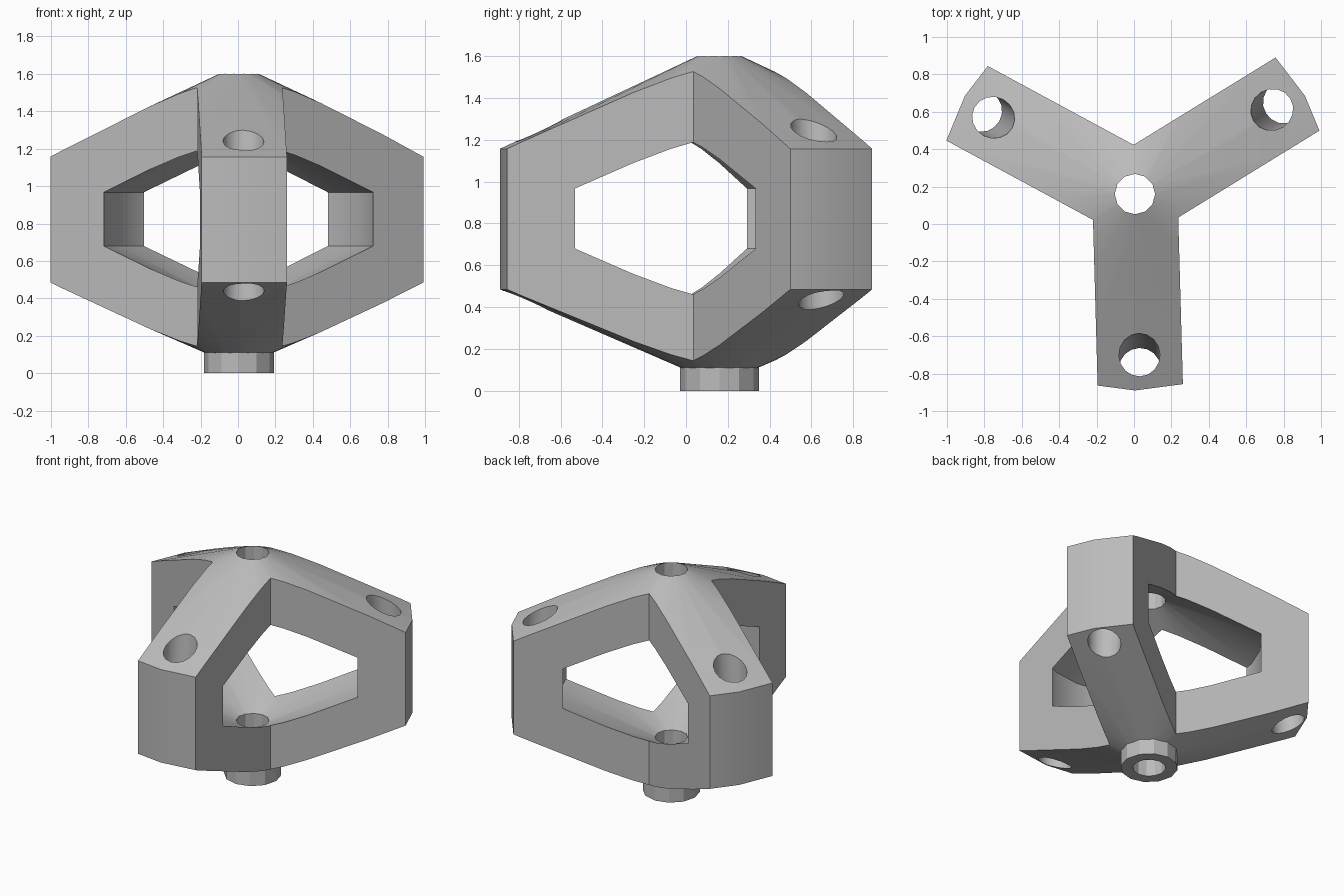
import bpy, bmesh, math
from mathutils import Matrix, Vector

cube = bpy.data.objects.get("Cube")
if cube:
    bpy.data.objects.remove(cube, do_unlink=True)

CENTRE = Vector((0.005, 0.16, 0))
ARM_ANGLES = [math.radians(a) for a in (31.6, 151.6, 271.6)]
HALF_WIDTH = 0.228

grey = bpy.data.materials.new("plain grey")
grey.use_nodes = True
grey.diffuse_color = (0.5, 0.5, 0.5, 1)
grey.node_tree.nodes["Principled BSDF"].inputs["Base Color"].default_value = (0.5, 0.5, 0.5, 1)


def finish(name, bm):
    bmesh.ops.remove_doubles(bm, verts=bm.verts, dist=1e-4)
    bmesh.ops.recalc_face_normals(bm, faces=bm.faces)
    mesh = bpy.data.meshes.new(name)
    bm.to_mesh(mesh)
    bm.free()
    mesh.materials.append(grey)
    obj = bpy.data.objects.new(name, mesh)
    obj.location = CENTRE
    bpy.context.collection.objects.link(obj)
    return obj


def lathe(name, profile, steps=24):
    """Revolve a (radius, height) profile that starts and ends on the axis."""
    bm = bmesh.new()
    verts = [bm.verts.new((r, 0, z)) for r, z in profile]
    edges = [bm.edges.new(pair) for pair in zip(verts, verts[1:])]
    bmesh.ops.spin(bm, geom=verts + edges, cent=(0, 0, 0), axis=(0, 0, 1),
                   angle=math.tau, steps=steps)
    return finish(name, bm)


def rod(name, start, end, radius, sides):
    bm = bmesh.new()
    axis = end - start
    turn = axis.to_track_quat('Z', 'Y').to_matrix().to_4x4()
    bmesh.ops.create_cone(bm, cap_ends=True, segments=sides, radius1=radius,
                          radius2=radius, depth=axis.length,
                          matrix=Matrix.Translation((start + end) / 2) @ turn)
    return finish(name, bm)


def three_arm_prism():
    bm = bmesh.new()
    verts = []
    for a in ARM_ANGLES:
        out = Vector((math.cos(a), math.sin(a), 0))
        side = Vector((-out.y, out.x, 0)) * HALF_WIDTH
        notch = a + math.pi / 3
        corner = Vector((math.cos(notch), math.sin(notch), 0)) * HALF_WIDTH / math.sin(math.pi / 3)
        for p in (out * 1.5 - side, out * 1.5 + side, corner):
            verts.append(bm.verts.new(p - Vector((0, 0, 0.5))))
    face = bm.faces.new(verts)
    top = bmesh.ops.extrude_face_region(bm, geom=[face])["geom"]
    bmesh.ops.translate(bm, vec=(0, 0, 3),
                        verts=[v for v in top if isinstance(v, bmesh.types.BMVert)])
    return finish("arm_prism", bm)


def combine(body, other, operation):
    mod = body.modifiers.new(operation.lower(), 'BOOLEAN')
    mod.operation, mod.object, mod.solver = operation, other, 'EXACT'
    bpy.context.view_layer.update()
    bpy.context.view_layer.objects.active = body
    bpy.ops.object.modifier_apply(modifier=mod.name)
    bpy.data.objects.remove(other, do_unlink=True)


# Double-coned body trimmed to three arms and hollowed out
frame = lathe("three_arm_frame", [(0, 0.03), (1.05, 0.485), (1.05, 1.157), (0, 1.65)])
combine(frame, three_arm_prism(), 'INTERSECT')
combine(frame, lathe("cavity", [(0, 0.34), (0.74, 0.68), (0.74, 0.967), (0, 1.31)]), 'DIFFERENCE')

# Collar under the hub
combine(frame, rod("collar", Vector((0, 0, 0)), Vector((0, 0, 0.2)), 0.188, 12), 'UNION')

# Central bore
combine(frame, rod("bore", Vector((0, 0, -0.3)), Vector((0, 0, 2)), 0.108, 12), 'DIFFERENCE')

# Leaning hole through each outer post
for a in ARM_ANGLES:
    out = Vector((math.cos(a), math.sin(a), 0))
    low = out * 0.93 + Vector((0, 0, 0.43))
    high = out * 0.86 + Vector((0, 0, 1.245))
    reach = (high - low) * 0.5
    combine(frame, rod("post_hole", low - reach, high + reach, 0.11, 16), 'DIFFERENCE')

for obj in bpy.context.selected_objects:
    obj.select_set(False)
frame.select_set(True)
bpy.context.view_layer.objects.active = frame
bpy.ops.object.shade_smooth_by_angle(angle=math.radians(25))
